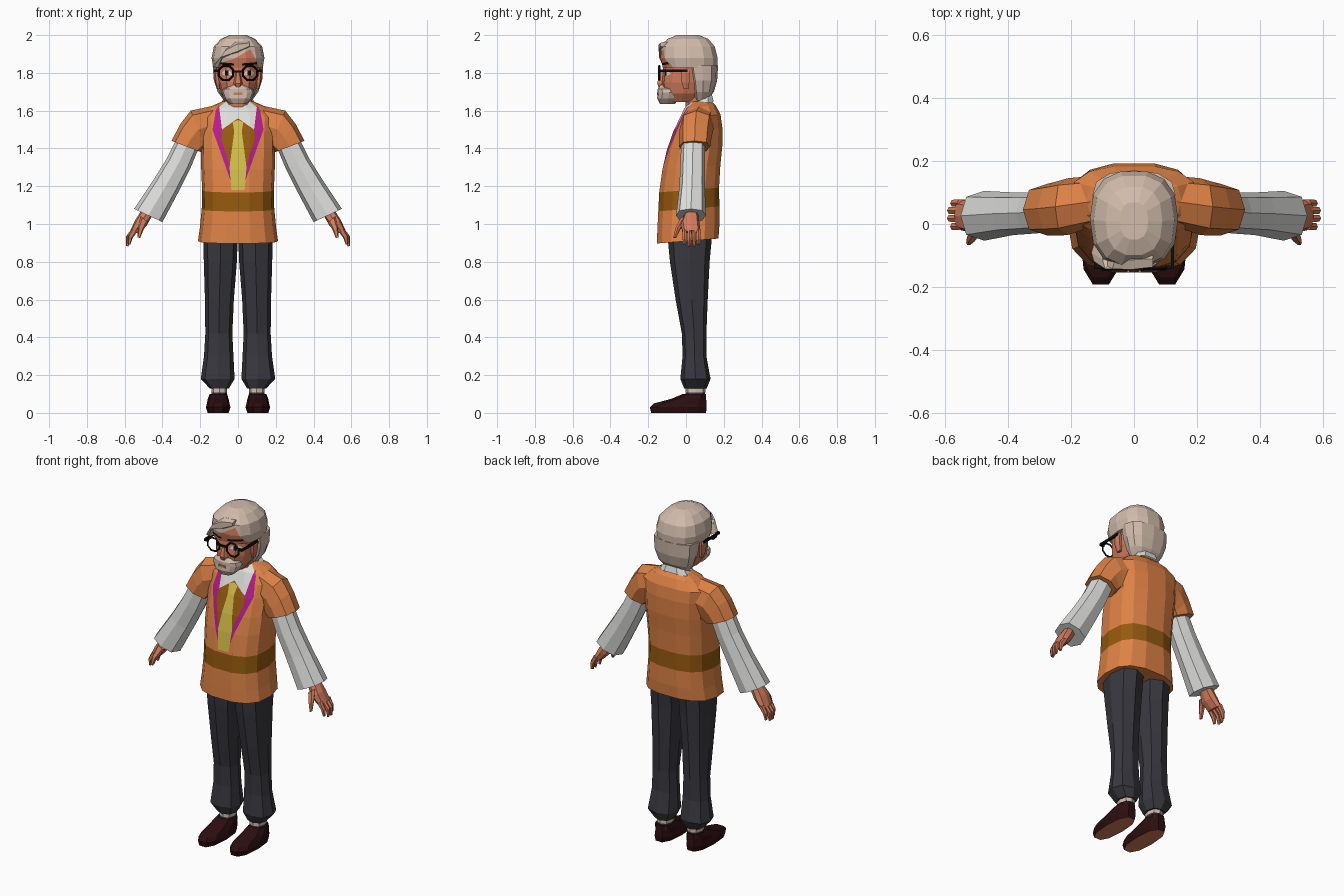
import bpy, bmesh, math
from mathutils import Vector

if "Cube" in bpy.data.objects:
    bpy.data.objects.remove(bpy.data.objects["Cube"], do_unlink=True)


def material(name, hexcode):
    rgb = [int(hexcode[i:i + 2], 16) / 255 for i in (0, 2, 4)]
    linear = [((c + 0.055) / 1.055) ** 2.4 if c > 0.04 else c / 12.92 for c in rgb]
    mat = bpy.data.materials.new(name)
    mat.use_nodes = True
    mat.diffuse_color = (*linear, 1)
    mat.node_tree.nodes["Principled BSDF"].inputs["Base Color"].default_value = (*linear, 1)
    return mat


orange = material("orange_wool", "DE8246")
white = material("white_cotton", "DCDCDA")
charcoal = material("charcoal_cloth", "38383F")
silver = material("silver_hair", "D2BCAC")
skin = material("warm_skin", "D27C5C")
leather = material("dark_leather", "2C0E10")
brown = material("brown_wool", "95590F")
yellow = material("yellow_silk", "D2BC4A")
magenta = material("magenta_trim", "B41E88")
black = material("black_plastic", "0E0E10")


# Ring helpers: each ring spans two points in the xz plane and a depth range in y
def centred(z, half, front, back):
    return (-half, z, half, z, front, back)


def level(z, x_in, x_out, front, back):
    return (x_in, z, x_out, z, front, back)


def loft(name, rings, mat, sides=10, power=2.5, slope=0, caps=True, mirror=False):
    bm = bmesh.new()
    loops = []
    for xa, za, xb, zb, front, back in rings:
        loop = []
        for i in range(sides):
            a = 2 * math.pi * i / sides
            c = math.copysign(abs(math.cos(a)) ** (2 / power), math.cos(a))
            s = math.copysign(abs(math.sin(a)) ** (2 / power), math.sin(a))
            y_off = (back - front) / 2 * s
            loop.append(bm.verts.new(((xa + xb) / 2 + (xb - xa) / 2 * c,
                                      (front + back) / 2 + y_off,
                                      (za + zb) / 2 + (zb - za) / 2 * c + slope * y_off)))
        loops.append(loop)
    for low, high in zip(loops, loops[1:]):
        for i in range(sides):
            j = (i + 1) % sides
            bm.faces.new((low[i], low[j], high[j], high[i]))
    if caps:
        bm.faces.new(loops[0])
        bm.faces.new(loops[-1])
    bmesh.ops.recalc_face_normals(bm, faces=bm.faces)
    mesh = bpy.data.meshes.new(name)
    bm.to_mesh(mesh)
    bm.free()
    mesh.materials.append(mat)
    obj = bpy.data.objects.new(name, mesh)
    bpy.context.collection.objects.link(obj)
    if mirror:
        obj.modifiers.new("Mirror", "MIRROR").use_mirror_merge = False
    return obj


def inside(x, z, poly):
    hit = False
    for (xa, za), (xb, zb) in zip(poly, poly[1:] + poly[:1]):
        if (za > z) != (zb > z) and x < (xb - xa) * (z - za) / (zb - za) + xa:
            hit = not hit
    return hit


def paint_front(obj, regions, both_sides=True):
    """Cut xz outlines into the front faces and colour what lies inside them."""
    bm = bmesh.new()
    bm.from_mesh(obj.data)
    bm.normal_update()
    for mat, poly in regions:
        low, high = min(p[1] for p in poly), max(p[1] for p in poly)
        for side in (1, -1) if both_sides else (1,):
            for (xa, za), (xb, zb) in zip(poly, poly[1:] + poly[:1]):
                faces = [f for f in bm.faces if f.normal.y < -0.05
                         and min(v.co.z for v in f.verts) < high
                         and max(v.co.z for v in f.verts) > low]
                geom = set(faces)
                for f in faces:
                    geom.update(f.edges, f.verts)
                bmesh.ops.bisect_plane(bm, geom=list(geom), dist=1e-5,
                                       plane_co=(side * xa, 0, za),
                                       plane_no=Vector((side * (zb - za), 0, xa - xb)).normalized())
    bm.normal_update()
    for mat, poly in regions:
        if mat.name not in obj.data.materials:
            obj.data.materials.append(mat)
    for f in bm.faces:
        c = f.calc_center_median()
        x = abs(c.x) if both_sides else c.x
        for mat, poly in regions:
            if f.normal.y < -0.05 and inside(x, c.z, poly):
                f.material_index = obj.data.materials.find(mat.name)
                break
    bm.to_mesh(obj.data)
    bm.free()


def recolour(obj, mat, rule):
    obj.data.materials.append(mat)
    for p in obj.data.polygons:
        if rule(p):
            p.material_index = len(obj.data.materials) - 1


def box(name, location, size, mat, turn=0):
    bpy.ops.mesh.primitive_cube_add(size=1, location=location, rotation=(0, turn, 0))
    obj = bpy.context.object
    obj.name, obj.scale = name, size
    obj.data.materials.append(mat)


# Vest with painted neckline, tie, trim and waist band
vest = loft("vest", [
    centred(0.91, .212, -.157, .175), centred(0.98, .202, -.155, .18),
    centred(1.08, .192, -.15, .18), centred(1.18, .19, -.145, .178),
    centred(1.3, .195, -.128, .185), centred(1.4, .197, -.105, .195),
    centred(1.5, .2, -.07, .195), centred(1.57, .205, -.035, .185),
    centred(1.62, .15, -.01, .16), centred(1.65, .08, .02, .13)],
    orange, sides=14, power=2.6, slope=.08)
paint_front(vest, [
    (yellow, [(0, 1.55), (.028, 1.54), (.02, 1.49), (.045, 1.3), (.035, 1.18), (0, 1.18)]),
    (white, [(0, 1.56), (.085, 1.5), (.1, 1.62), (.05, 1.66), (0, 1.66)]),
    (magenta, [(.1, 1.63), (.118, 1.6), (.135, 1.5), (.036, 1.22), (.036, 1.29), (.09, 1.45), (.085, 1.5)]),
    (brown, [(0, 1.56), (.085, 1.5), (.09, 1.45), (.036, 1.29), (.036, 1.24), (0, 1.24)])])
recolour(vest, brown, lambda p: 1.085 < p.center.z < 1.175 and abs(p.normal.z) < .7
         and p.material_index == 0)
loft("vest_sleeves", [
    (.12, 1.43, .09, 1.635, 0, .155), (.17, 1.4, .25, 1.6, -.035, .145),
    (.185, 1.385, .305, 1.53, -.037, .135), (.195, 1.38, .352, 1.44, -.037, .128)],
    orange, sides=8, mirror=True)

# Shirt sleeves and collar
loft("shirt_sleeves", [
    (.2, 1.42, .32, 1.46, -.025, .1), (.25, 1.3, .375, 1.35, -.03, .1),
    (.315, 1.17, .45, 1.23, -.035, .1), (.4, 1.01, .55, 1.08, -.053, .105)],
    white, sides=8, mirror=True)
loft("shirt_collar", [centred(1.605, .112, -.035, .15), centred(1.65, .082, -.005, .14)],
     white, slope=.5, caps=False)

# Hands with fingers and thumbs
loft("palms", [
    (.445, 1.06, .5, 1.09, 0, .06), (.485, .99, .545, 1.02, -.028, .072),
    (.525, .95, .57, .965, -.02, .076)], skin, sides=8, mirror=True)
for number, y in enumerate((-.008, .018, .043, .066)):
    reach = .01 if number in (1, 2) else 0
    loft("finger_%d" % (number + 1), [
        (.53, .965, .562, .975, y - .013, y + .013),
        (.558 + reach, .925, .583 + reach, .935, y - .012, y + .012),
        (.57 + reach, .89 - reach, .582 + reach, .895 - reach, y - .007, y + .007)],
        skin, sides=6, mirror=True)
loft("thumbs", [
    (.475, 1.01, .515, 1.04, -.03, .01), (.5, .97, .53, .98, -.058, -.028),
    (.518, .925, .532, .93, -.068, -.052)], skin, sides=6, mirror=True)

# Trousers, socks and shoes
loft("trousers", [
    level(.96, 0, .185, -.1, .14), level(.8, .006, .181, -.085, .125),
    level(.6, .022, .175, -.055, .115), level(.42, .03, .173, -.022, .108),
    level(.3, .024, .18, -.018, .108), level(.18, .018, .197, -.03, .13),
    level(.13, .048, .15, -.01, .11)], charcoal, mirror=True, sides=8)
loft("ankles", [level(.07, .055, .148, -.01, .105), level(.112, .06, .138, 0, .1)],
     charcoal, sides=8, mirror=True)
loft("sock_tops", [level(.108, .058, .14, -.002, .102), level(.135, .058, .14, -.002, .102)],
     silver, sides=8, mirror=True)
shoes = loft("shoes", [
    level(0, .05, .16, -.19, .112), level(.03, .04, .17, -.198, .116),
    level(.05, .045, .165, -.175, .115), level(.075, .05, .16, -.08, .11),
    level(.1, .058, .15, -.02, .107)], leather, mirror=True)
recolour(shoes, skin, lambda p: p.normal.z < -.9)

# Neck, face with painted eyes, nose and ears
loft("neck", [centred(1.56, .065, 0, .12), centred(1.7, .06, -.01, .11)], skin)
face = loft("face", [
    centred(1.645, .055, -.11, .06), centred(1.69, .088, -.125, .09),
    centred(1.75, .105, -.13, .13), centred(1.83, .11, -.122, .14),
    centred(1.9, .09, -.1, .11)], skin, sides=12)
paint_front(face, [
    (black, [(.05, 1.785), (.05, 1.812), (.068, 1.812), (.068, 1.785)]),
    (white, [(.03, 1.79), (.04, 1.808), (.075, 1.812), (.088, 1.795), (.07, 1.785)])])
loft("nose", [centred(1.805, .011, -.138, -.1), centred(1.745, .024, -.156, -.1),
              centred(1.725, .017, -.148, -.1)], skin, sides=6)
loft("ears", [level(1.715, .095, .112, -.015, .015), level(1.75, .095, .122, -.025, .02),
              level(1.8, .095, .126, -.028, .025), level(1.825, .095, .115, -.01, .02)],
     skin, sides=6, mirror=True)

# Beard and mouth
loft("beard", [
    centred(1.635, .042, -.138, -.06), centred(1.665, .073, -.153, -.035),
    centred(1.695, .086, -.15, -.03), centred(1.715, .08, -.15, -.04),
    centred(1.735, .03, -.14, -.06)], silver, sides=12)
box("mouth", (0, -.151, 1.69), (.045, .006, .012), skin)

# Hair: a crown with a swept parting, and the fuller back
crown = loft("hair_crown", [
    centred(1.825, .13, -.125, .168), centred(1.88, .14, -.138, .17),
    centred(1.94, .128, -.133, .155), centred(1.98, .09, -.1, .12),
    centred(2.0, .045, -.05, .07)], silver, sides=14)
paint_front(crown, [
    (black, [(-.1, 1.845), (-.02, 1.838), (-.02, 1.85), (-.1, 1.857)]),
    (black, [(.1, 1.845), (.02, 1.838), (.02, 1.85), (.1, 1.857)]),
    (skin, [(-.11, 1.82), (-.1, 1.85), (-.02, 1.875), (.065, 1.925), (.1, 1.86), (.115, 1.82)])],
    both_sides=False)
loft("hair_back", [
    centred(1.655, .075, .045, .115), centred(1.7, .108, .03, .148),
    centred(1.76, .128, .018, .165), centred(1.84, .134, 0, .17)], silver, sides=12)
loft("fringe", [(-.135, 1.835, -.1, 1.825, -.122, -.06), (-.1, 1.87, -.06, 1.93, -.146, -.08),
                (0, 1.9, -.01, 1.965, -.148, -.08), (.06, 1.935, .06, 1.965, -.14, -.08)],
     silver, sides=6)

# Glasses
for label, side in (("left", 1), ("right", -1)):
    bpy.ops.mesh.primitive_torus_add(
        location=(side * .064, -.141, 1.8), rotation=(math.pi / 2, math.pi / 8, 0),
        major_segments=8, minor_segments=4, major_radius=.041, minor_radius=.006)
    bpy.context.object.name = label + "_glasses_rim"
    bpy.context.object.data.materials.append(black)
    box(label + "_glasses_arm", (side * .122, -.065, 1.812), (.009, .145, .014), black)
    box(label + "_glasses_hinge", (side * .112, -.137, 1.812), (.026, .01, .014), black)
box("glasses_bridge", (0, -.143, 1.808), (.05, .009, .01), black)
